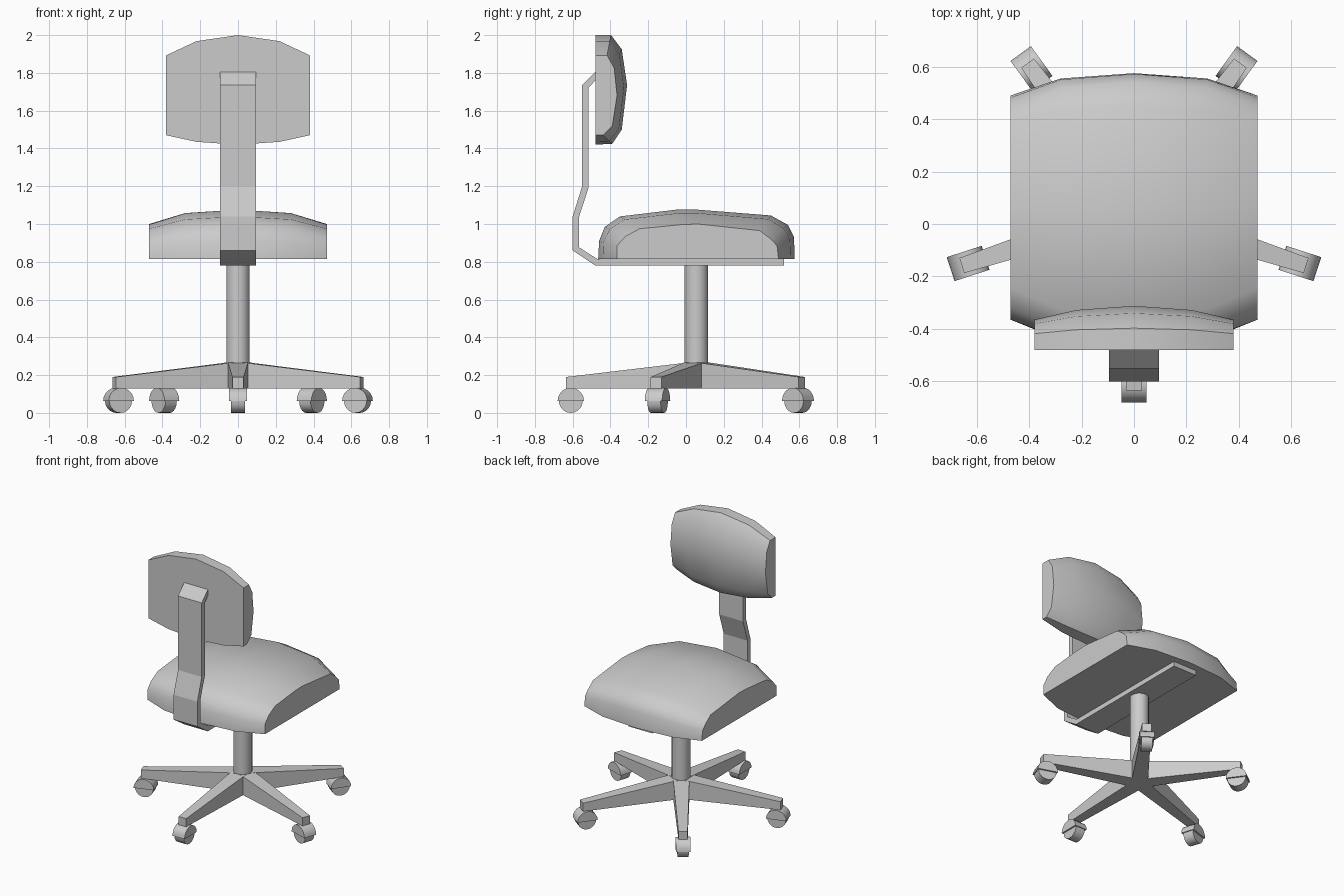
import bpy, bmesh
from math import pi, sin, cos, radians
from mathutils import Matrix, Vector

if "Cube" in bpy.data.objects:
    bpy.data.objects.remove(bpy.data.objects["Cube"], do_unlink=True)

grey = bpy.data.materials.new("light_grey")
grey.use_nodes = True
COLOUR = (0.6, 0.6, 0.6, 1)
grey.diffuse_color = COLOUR
grey.node_tree.nodes["Principled BSDF"].inputs["Base Color"].default_value = COLOUR

BASE_Y = 0.055  # centre of the column and star base


def loft(name, sections, matrix=None, smooth=None):
    """Skin a row of equal-length point loops and cap both ends."""
    bm = bmesh.new()
    rings = [[bm.verts.new(p) for p in s] for s in sections]
    n = len(rings[0])
    for a, b in zip(rings, rings[1:]):
        for i in range(n):
            j = (i + 1) % n
            bm.faces.new((a[i], a[j], b[j], b[i]))
    bm.faces.new(rings[0])
    bm.faces.new(rings[-1])
    bmesh.ops.recalc_face_normals(bm, faces=bm.faces)
    mesh = bpy.data.meshes.new(name)
    bm.to_mesh(mesh)
    bm.free()
    mesh.materials.append(grey)
    obj = bpy.data.objects.new(name, mesh)
    bpy.context.collection.objects.link(obj)
    if matrix:
        mesh.transform(matrix)
    if smooth:
        bpy.ops.object.select_all(action='DESELECT')
        obj.select_set(True)
        bpy.context.view_layer.objects.active = obj
        bpy.ops.object.shade_smooth_by_angle(angle=radians(smooth))
    return obj


def cushion(name, middle, side, stations):
    """Blend a middle y-z profile into a smaller side profile, mirrored in x."""
    half = [(x, [Vector(m).lerp(Vector(s), t) for m, s in zip(middle, side)])
            for x, t in stations]
    both = [(-x, p) for x, p in reversed(half[1:])] + half
    loft(name, [[(x, p.x, p.y) for p in prof] for x, prof in both], smooth=42)


# Seat cushion
cushion("seat",
        [(-.465, .815), (-.46, .91), (-.43, .985), (-.35, 1.04), (-.05, 1.076),
         (.06, 1.076), (.45, 1.045), (.54, .995), (.572, .93), (.575, .815)],
        [(-.365, .815), (-.365, .885), (-.32, .935), (-.245, .975), (-.02, .997),
         (.065, 1.0), (.39, .965), (.45, .92), (.482, .885), (.49, .815)],
        [(0, 0), (.28, .24), (.47, 1)])

# Backrest cushion, flat behind and domed in front
cushion("backrest",
        [(-.48, 2.0), (-.397, 2.0), (-.34, 1.925), (-.312, 1.735),
         (-.34, 1.5), (-.39, 1.425), (-.48, 1.42)],
        [(-.48, 1.893), (-.418, 1.893), (-.38, 1.825), (-.365, 1.68),
         (-.39, 1.52), (-.44, 1.47), (-.48, 1.47)],
        [(0, 0), (.22, .3), (.38, 1)])

# Bent flat bar joining the seat to the backrest
bar = [(.52, .78), (-.48, .78), (-.6, .86), (-.6, 1.04), (-.55, 1.2),
       (-.55, 1.735), (-.48, 1.805), (-.48, 1.76), (-.515, 1.722),
       (-.515, 1.195), (-.567, 1.035), (-.567, .877), (-.47, .815), (.52, .815)]
loft("support_bar", [[(x, y, z) for y, z in bar] for x in (-.095, .095)])

# Column
circle = [(.062 * cos(a * pi / 10), .062 * sin(a * pi / 10) + BASE_Y) for a in range(20)]
loft("column", [[(x, y, z) for x, y in circle] for z in (.2, .79)], smooth=40)


def leg_section(r, half_width, top):
    return [(r, -half_width, .13), (r, half_width, .13),
            (r, half_width, top), (r, -half_width, top)]


def half_disc(radius, y, sign):
    """Half disc around the caster axle; sign picks the upper or lower half."""
    return [(.665 + radius * cos(a * pi / 10), y, .063 + sign * radius * sin(a * pi / 10))
            for a in range(11)]


# Five tapered legs, each with a hooded caster
for k in range(5):
    place = Matrix.Translation((0, BASE_Y, 0)) @ Matrix.Rotation(radians(72 * k - 90), 4, 'Z')
    loft(f"leg_{k + 1}", [leg_section(0, .055, .272), leg_section(.69, .03, .19)], place)
    loft(f"caster_hood_{k + 1}", [half_disc(.07, y, 1) for y in (-.048, .048)], place, 30)
    loft(f"caster_wheel_{k + 1}", [half_disc(.063, y, -1) for y in (-.037, .037)], place, 30)
